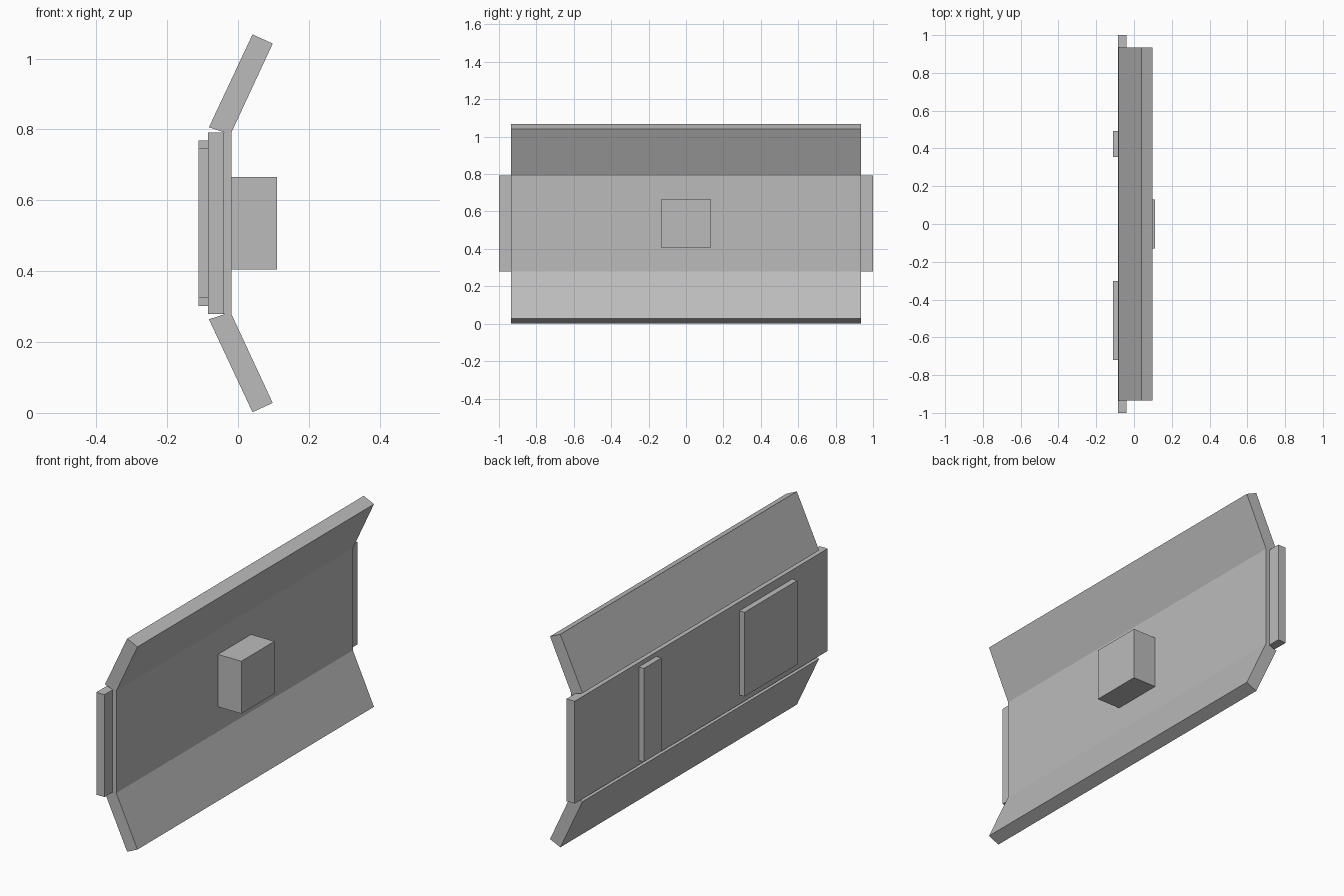
import bpy

if "Cube" in bpy.data.objects:
    bpy.data.objects.remove(bpy.data.objects["Cube"])

# single grey material
grey = bpy.data.materials.new("plain grey")
grey.diffuse_color = (0.5, 0.5, 0.5, 1)
grey.use_nodes = True
grey.node_tree.nodes["Principled BSDF"].inputs["Base Color"].default_value = grey.diffuse_color


def prism(name, profile, y0, y1):
    """Extrude an x-z outline along y."""
    n = len(profile)
    verts = [(x, y, z) for y in (y0, y1) for x, z in profile]
    faces = [tuple(range(n)), tuple(range(2 * n - 1, n - 1, -1))]
    faces += [(i, i + n, (i + 1) % n + n, (i + 1) % n) for i in range(n)]
    mesh = bpy.data.meshes.new(name)
    mesh.from_pydata(verts, [], faces)
    mesh.materials.append(grey)
    obj = bpy.data.objects.new(name, mesh)
    bpy.context.collection.objects.link(obj)
    return obj


def box(name, x0, x1, y0, y1, z0, z1):
    return prism(name, [(x0, z0), (x1, z0), (x1, z1), (x0, z1)], y0, y1)


# core panels
box("back_panel", -0.084, -0.039, -1, 1, 0.279, 0.791)
box("front_panel", -0.039, -0.019, -0.935, 0.935, 0.279, 0.791)

# angled flaps, mirrored about mid height
top = [(-0.082, 0.806), (-0.019, 0.779), (0.098, 1.042), (0.041, 1.068)]
top[1] = (-0.021, 0.786)
H = 1.07
prism("upper_flap", top, -0.935, 0.935)
prism("lower_flap", [(x, H - z) for x, z in reversed(top)], -0.935, 0.935)

# front block
box("front_block", -0.019, 0.11, -0.131, 0.131, 0.404, 0.666)

# rear plates
box("narrow_rear_plate", -0.112, -0.084, 0.355, 0.493, 0.301, 0.769)
box("wide_rear_plate", -0.112, -0.084, -0.72, -0.302, 0.325, 0.746)
